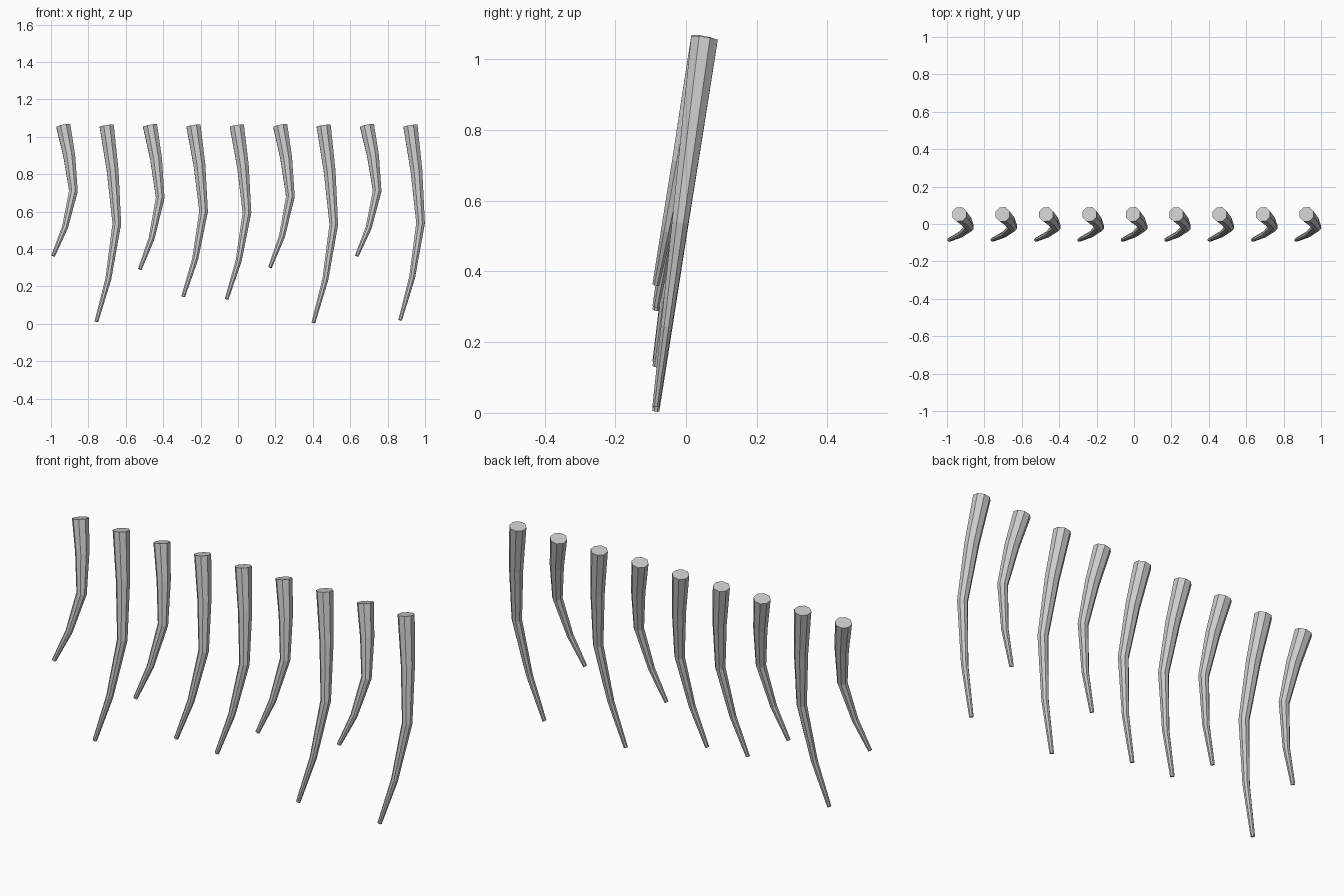
import bpy, bmesh, math
from mathutils import Vector

if "Cube" in bpy.data.objects:
    bpy.data.objects.remove(bpy.data.objects["Cube"])

SIDES = 8
TOP_Z = 1.058
# Shared strand profile: drop fraction, x offset, radius
PROFILE = [(0, 0, 0.041), (0.23, 0.032, 0.034), (0.5, 0.054, 0.025),
           (0.78, 0.009, 0.017), (1, -0.055, 0.0105)]
# Height of each strand's tip, left to right
TIPS = [0.363, 0.012, 0.292, 0.146, 0.132, 0.302, 0.006, 0.363, 0.02]


def strand(index, tip_z):
    x0 = -0.934 + 0.232 * index
    pts = [Vector((x0 + dx, 0.052 - 0.137 * f, TOP_Z + (tip_z - TOP_Z) * f))
           for f, dx, r in PROFILE]
    bm = bmesh.new()
    rings = []
    # Eight-sided rings, each square to the path
    for i, p in enumerate(pts):
        t = Vector()
        if i > 0:
            t += (p - pts[i - 1]).normalized()
        if i < len(pts) - 1:
            t += (pts[i + 1] - p).normalized()
        t.normalize()
        u = (Vector((1, 0, 0)) - t * t.x).normalized()
        v = t.cross(u)
        r = PROFILE[i][2]
        angles = [(k + 0.5) * math.tau / SIDES for k in range(SIDES)]
        rings.append([bm.verts.new(p + r * (math.cos(a) * u + math.sin(a) * v))
                      for a in angles])
    # Side walls and end caps
    for a, b in zip(rings, rings[1:]):
        for k in range(SIDES):
            n = (k + 1) % SIDES
            bm.faces.new((a[k], a[n], b[n], b[k]))
    bm.faces.new(rings[0])
    bm.faces.new(rings[-1])
    bmesh.ops.recalc_face_normals(bm, faces=bm.faces)
    mesh = bpy.data.meshes.new("strand")
    bm.to_mesh(mesh)
    bm.free()
    obj = bpy.data.objects.new(f"curved_strand_{index + 1}", mesh)
    bpy.context.collection.objects.link(obj)


for i, tip in enumerate(TIPS):
    strand(i, tip)
